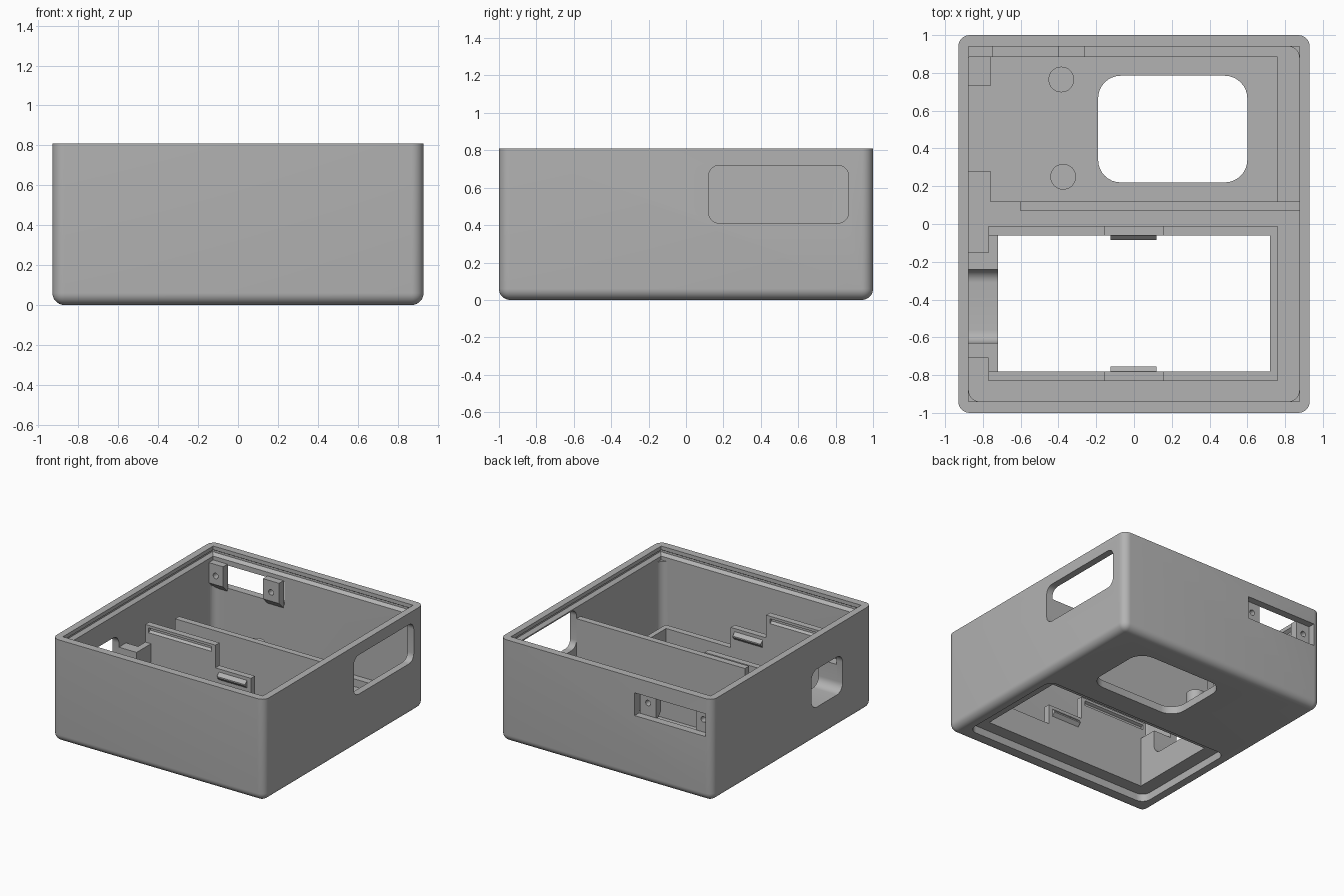
import bpy, bmesh
from mathutils import Matrix

if "Cube" in bpy.data.objects:
    bpy.data.objects.remove(bpy.data.objects["Cube"], do_unlink=True)

grey = bpy.data.materials.new("matte grey plastic")
grey.use_nodes = True
COLOUR = (0.45, 0.45, 0.45, 1)
grey.diffuse_color = COLOUR
for node in grey.node_tree.nodes:
    if node.type == "BSDF_PRINCIPLED":
        node.inputs["Base Color"].default_value = COLOUR


def finish(name, bm):
    bmesh.ops.recalc_face_normals(bm, faces=bm.faces)
    mesh = bpy.data.meshes.new(name)
    bm.to_mesh(mesh)
    bm.free()
    mesh.materials.append(grey)
    ob = bpy.data.objects.new(name, mesh)
    bpy.context.scene.collection.objects.link(ob)
    return ob


def box(name, xs, ys, zs, r=0, axis=2, pick=None):
    """Box from ranges; edges along the axis (or picked by rule) are rounded."""
    bm = bmesh.new()
    bmesh.ops.create_cube(bm, size=1)
    for v in bm.verts:
        for i, (a, b) in enumerate((xs, ys, zs)):
            v.co[i] = a if v.co[i] < 0 else b
    if r:
        def along(e):
            d = e.verts[0].co - e.verts[1].co
            return abs(d[axis]) > 0.99 * d.length
        edges = [e for e in bm.edges if (pick(e) if pick else along(e))]
        bmesh.ops.bevel(bm, geom=edges, offset=r, segments=8, profile=0.5, affect="EDGES")
    return finish(name, bm)


def loft(name, levels):
    """Stack of centred rectangles: (half x, half y, z)."""
    bm = bmesh.new()
    rings = [[bm.verts.new((sx * hx, sy * hy, z)) for sx, sy in ((-1, -1), (1, -1), (1, 1), (-1, 1))]
             for hx, hy, z in levels]
    for a, b in zip(rings, rings[1:]):
        for i in range(4):
            j = (i + 1) % 4
            bm.faces.new((a[i], a[j], b[j], b[i]))
    bm.faces.new(rings[0])
    bm.faces.new(rings[-1])
    return finish(name, bm)


def prism_x(name, x0, x1, profile):
    """Extrude a y-z profile along x."""
    bm = bmesh.new()
    face = bm.faces.new([bm.verts.new((x0, y, z)) for y, z in profile])
    out = bmesh.ops.extrude_face_region(bm, geom=[face])
    verts = [v for v in out["geom"] if isinstance(v, bmesh.types.BMVert)]
    bmesh.ops.translate(bm, vec=(x1 - x0, 0, 0), verts=verts)
    return finish(name, bm)


def cylinder(name, centre, r, depth, rot=None):
    bm = bmesh.new()
    bmesh.ops.create_cone(bm, cap_ends=True, segments=32, radius1=r, radius2=r, depth=depth)
    bm.transform(Matrix.Translation(centre) @ (rot or Matrix()))
    return finish(name, bm)


def combine(ob, tools, operation="DIFFERENCE", keep=False):
    for tool in tools:
        mod = ob.modifiers.new("cut", "BOOLEAN")
        mod.operation, mod.solver, mod.object = operation, "EXACT", tool
    graph = bpy.context.evaluated_depsgraph_get()
    mesh = bpy.data.meshes.new_from_object(ob.evaluated_get(graph))
    ob.modifiers.clear()
    ob.data = mesh
    if not keep:
        for tool in tools:
            bpy.data.objects.remove(tool, do_unlink=True)


W, D, H = 0.93, 1.0, 0.81
IX, IY, FLOOR = 0.875, 0.94, 0.12

# Outer case: rounded on the uprights and the bottom, sharp at the rim
case = box("case", (-W, W), (-D, D), (0, H), 0.06,
           pick=lambda e: min(v.co.z for v in e.verts) < 0.01)
side_port = box("side_port_cutter", (-1.1, -0.7), (-0.63, -0.24), (0.26, 0.56), 0.07, axis=0)
combine(case, [
    box("cavity", (-IX, IX), (-IY, IY), (FLOOR, 0.73), 0.06),
    # open rim with a snap groove for the lid
    loft("rim", [(IX, IY, 0.70), (IX, IY, 0.73), (IX + 0.025, IY + 0.025, 0.75),
                 (IX + 0.025, IY + 0.025, 0.765), (IX, IY, 0.78), (IX, IY, 0.9)]),
    # sunken rear bay, leaving two corner pads
    box("bay", (-0.76, 0.76), (0.12, 0.885), (0.06, 0.2)),
    box("bay_side", (-IX, -0.7), (0.28, 0.73), (0.06, 0.2)),
    box("bay_window", (-0.19, 0.6), (0.22, 0.785), (-0.1, 0.3), 0.12),
    # front window with a bezel recess underneath
    box("window", (-0.72, 0.72), (-0.78, -0.06), (-0.1, 0.3)),
    box("bezel", (-0.83, 0.83), (-0.88, 0.04), (-0.1, 0.06), 0.07),
    # ports in the side and back walls
    box("large_port", (0.8, 1.1), (0.12, 0.87), (0.41, 0.72), 0.06, axis=0),
    box("back_port", (-0.87, -0.25), (0.9, 1.1), (0.51, 0.69)),
])
combine(case, [side_port], keep=True)

# Open cradle inside the small side port
cradle = box("port_cradle", (-0.88, -0.72), (-0.71, -0.15), (0.1, 0.46))
combine(cradle, [side_port])

# Divider between the two bays
box("divider", (-0.6, 0.88), (0.07, 0.12), (0.1, 0.64))

# Stepped frame walls round the front window, mirrored about its middle
MID = -0.42
for name, s in (("back", 1), ("front", -1)):
    inner, outer = MID + s * 0.36, MID + s * 0.41
    wall = prism_x(name + "_frame_wall", -0.77, 0.76,
                   [(inner, 0.1), (outer, 0.1), (outer, 0.6), (inner, 0.6)])
    lo, hi = min(inner, outer) - 0.02, max(inner, outer) + 0.02
    combine(wall, [
        box("step", (-0.155, 0.8), (lo, hi), (0.42, 0.7)),
        box("low_step", (0.155, 0.85), (lo, hi), (0.26, 0.5)),
        prism_x("notch", -0.74, -0.19, [(inner - s * 0.01, 0.585), (inner + s * 0.02, 0.57),
                                        (inner + s * 0.02, 0.555), (inner - s * 0.01, 0.535)]),
    ])
    # snap clip on the middle step
    prism_x(name + "_clip", -0.125, 0.12, [(inner + s * 0.005, 0.40), (inner - s * 0.025, 0.37),
                                           (inner - s * 0.025, 0.36), (inner + s * 0.005, 0.33)])
    box(name + "_left_frame_end", (-0.77, -0.72),
        sorted((outer, MID + s * 0.27)), (0.1, 0.46))
box("right_frame_wall", (0.72, 0.76), (-0.83, -0.01), (0.1, 0.26))

# Screw tabs behind the back port, tapering into the wall below
turn = Matrix.Rotation(1.5708, 4, "X")
for name, x0, x1 in (("outer", -0.88, -0.75), ("inner", -0.4, -0.26)):
    tab = prism_x(name + "_screw_tab", x0, x1,
                  [(0.945, 0.48), (0.945, 0.70), (0.885, 0.70), (0.885, 0.54)])
    combine(tab, [cylinder("screw_hole", ((x0 + x1) / 2, 0.92, 0.61), 0.022, 0.2, turn)])

# Support posts in the rear bay
for name, x, y in (("back_post", -0.385, 0.765), ("middle_post", -0.375, 0.25)):
    cylinder(name, (x, y, 0.15), 0.068, 0.2)

# Smooth the rounded edges only
for ob in bpy.context.scene.objects:
    if ob.type == "MESH":
        bpy.ops.object.select_all(action="DESELECT")
        ob.select_set(True)
        bpy.context.view_layer.objects.active = ob
        bpy.ops.object.shade_smooth_by_angle(angle=0.52)
